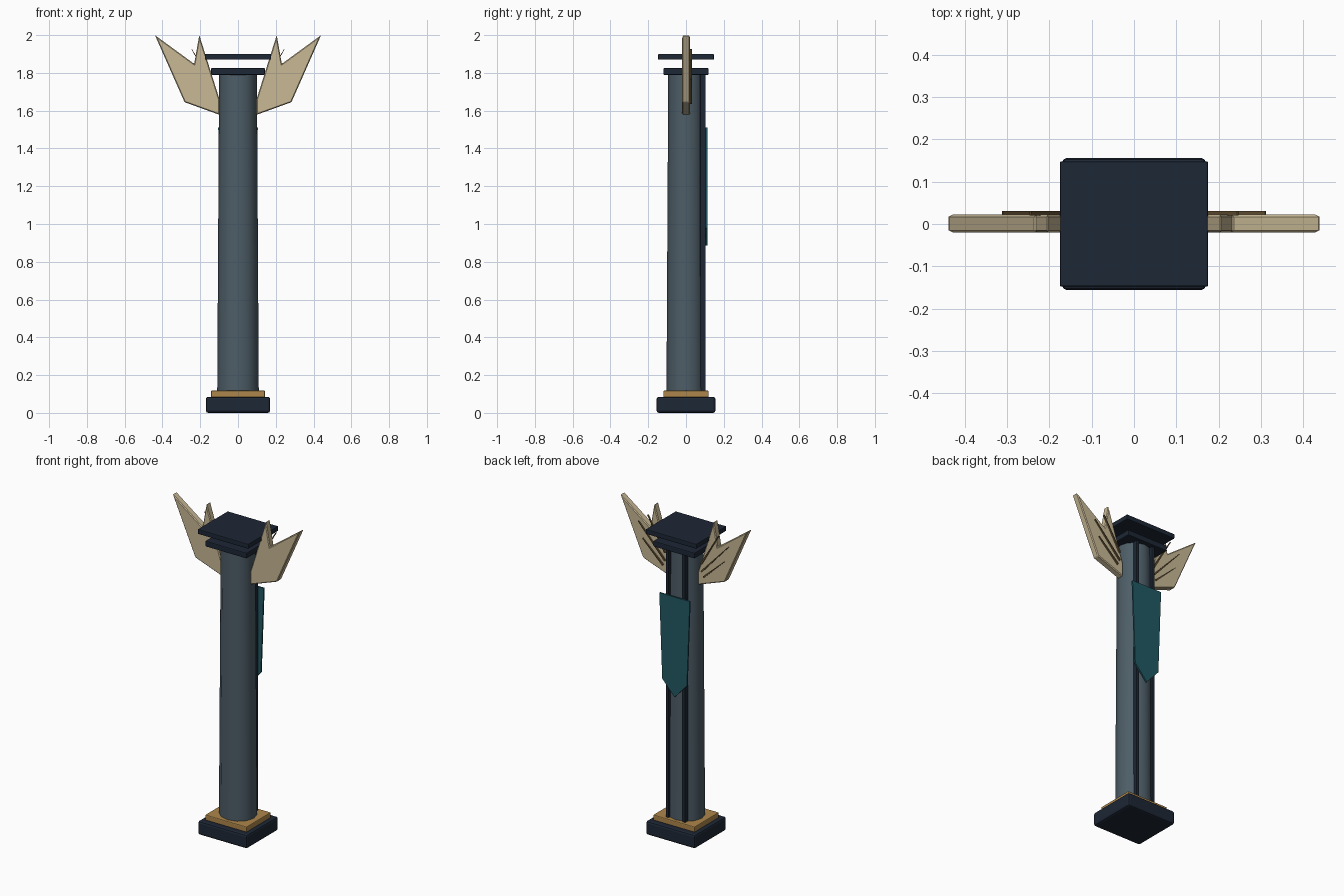
import bpy, bmesh, math
from mathutils import Vector

if "Cube" in bpy.data.objects:
    bpy.data.objects.remove(bpy.data.objects["Cube"])


def mat(name, c):
    m = bpy.data.materials.new(name)
    m.diffuse_color = (*c, 1)
    m.use_nodes = True
    m.node_tree.nodes["Principled BSDF"].inputs["Base Color"].default_value = m.diffuse_color
    return m


NAVY = mat("navy", (0.012, 0.02, 0.035))
STONE = mat("slate", (0.075, 0.11, 0.135))
GOLD = mat("gold", (0.42, 0.24, 0.07))
BONE = mat("bone", (0.58, 0.48, 0.30))
TEAL = mat("teal", (0.015, 0.10, 0.125))
BRONZE = mat("bronze", (0.13, 0.085, 0.035))


def finish(ob, material, bevel=0.0, segments=1):
    ob.data.materials.append(material)
    if bevel:
        b = ob.modifiers.new("bevel", "BEVEL")
        b.width, b.segments, b.limit_method = bevel, segments, "ANGLE"
    return ob


def box(name, x, y, z, material, bevel=0.0):
    """Box from (min, max) ranges on each axis."""
    bpy.ops.mesh.primitive_cube_add(size=1, location=[(a + b) / 2 for a, b in (x, y, z)])
    ob = bpy.context.object
    ob.name = name
    ob.scale = [b - a for a, b in (x, y, z)]
    bpy.ops.object.transform_apply(location=False, rotation=False, scale=True)
    return finish(ob, material, bevel, 2)


def plate(name, outline, y0, y1, material, bevel=0.0):
    """Extrude an x-z outline from y0 to y1."""
    bm = bmesh.new()
    face = bm.faces.new([bm.verts.new((x, y0, z)) for x, z in outline])
    ext = bmesh.ops.extrude_face_region(bm, geom=[face])
    for v in ext["geom"]:
        if isinstance(v, bmesh.types.BMVert):
            v.co.y = y1
    bmesh.ops.recalc_face_normals(bm, faces=bm.faces)
    me = bpy.data.meshes.new(name)
    bm.to_mesh(me)
    bm.free()
    ob = bpy.data.objects.new(name, me)
    bpy.context.collection.objects.link(ob)
    return finish(ob, material, bevel)


# Base blocks and capital slabs
box("base_plinth", (-.17, .17), (-.156, .156), (0, .085), NAVY, .012)
box("base_trim", (-.143, .143), (-.12, .12), (.083, .118), GOLD, .005)
box("capital_lower", (-.143, .143), (-.12, .12), (1.79, 1.825), NAVY, .005)
box("capital_upper", (-.175, .175), (-.148, .148), (1.87, 1.90), NAVY, .004)

# Tapered shaft
bpy.ops.mesh.primitive_cone_add(vertices=12, radius1=.11, radius2=.10, depth=1.69,
                                location=(0, 0, .955))
shaft = bpy.context.object
shaft.name = "column_shaft"
shaft.scale.y = .94
bpy.ops.object.transform_apply(location=False, rotation=False, scale=True)
bpy.ops.object.shade_smooth_by_angle(angle=math.radians(40))
finish(shaft, STONE)

# Back ribs
for i, x in enumerate((-.057, .057)):
    box(f"back_rib_{i}", (x - .01, x + .01), (.075, .103), (.11, 1.80), NAVY, .003)

# Hanging pennant
plate("banner", [(-.105, 1.51), (.105, 1.51), (.085, .98), (0, .885), (-.085, .98)],
      .104, .113, TEAL)

# Wings with quills on the back
WING = [(.098, 1.578), (.283, 1.645), (.44, 2.0), (.232, 1.848), (.205, 2.0), (.098, 1.66)]
QUILLS = [((.125, 1.72), (.245, 1.925)), ((.125, 1.67), (.31, 1.87)), ((.14, 1.64), (.28, 1.77))]
for side, s in (("right", 1), ("left", -1)):
    plate(f"wing_{side}", [(s * x, z) for x, z in WING], -.02, .022, BONE, .005)
    for i, (a, b) in enumerate(QUILLS):
        a, b = Vector(a), Vector(b)
        d = (b - a).normalized()
        n = Vector((-d.y, d.x)) * .005
        pts = [a - n, b - n * .3, b + n * .3, a + n]
        plate(f"quill_{side}_{i}", [(s * p.x, p.y) for p in pts], .02, .031, BRONZE)
